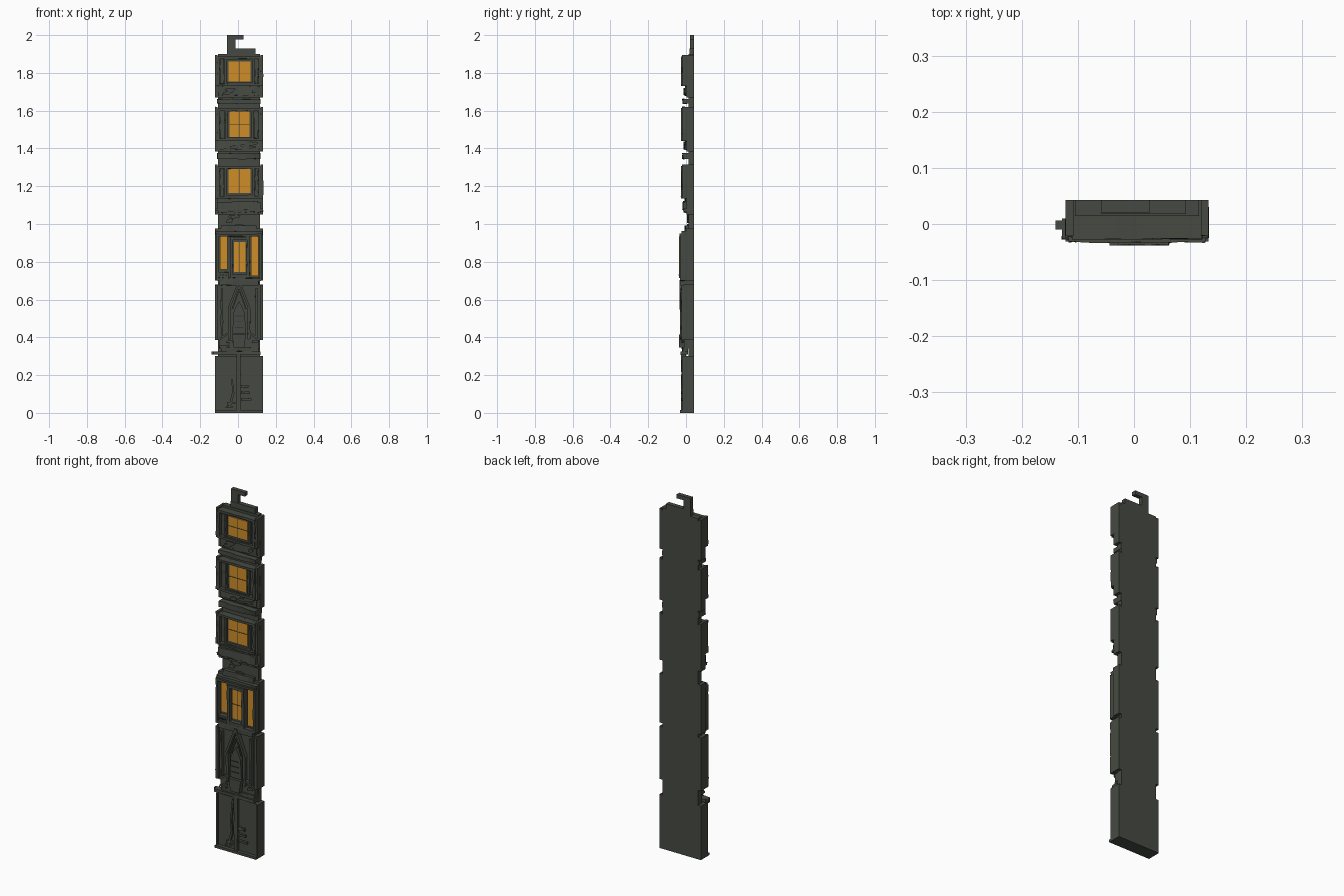
import bpy, bmesh, random
from mathutils import Vector

random.seed(4)
cube = bpy.data.objects.get("Cube")
if cube:
    bpy.data.objects.remove(cube, do_unlink=True)


def material(name, rgb):
    m = bpy.data.materials.new(name)
    m.use_nodes = True
    m.diffuse_color = (*rgb, 1)
    m.node_tree.nodes["Principled BSDF"].inputs["Base Color"].default_value = (*rgb, 1)
    return m


STONE = material("dark stone", (0.062, 0.068, 0.054))
SHADE = material("darker stone", (0.035, 0.039, 0.032))
AMBER = material("amber glass", (0.62, 0.27, 0.02))
BACK = 0.043
LEFT, RIGHT = -0.122, 0.133


def finish(name, bm, mat):
    bmesh.ops.recalc_face_normals(bm, faces=bm.faces)
    mesh = bpy.data.meshes.new(name)
    bm.to_mesh(mesh)
    bm.free()
    mesh.materials.append(mat)
    ob = bpy.data.objects.new(name, mesh)
    bpy.context.collection.objects.link(ob)
    return ob


def box(name, x0, x1, z0, z1, y0, y1=BACK, mat=STONE, chip=0.0):
    """Block between limits; chip roughens its front with worn edges."""
    bm = bmesh.new()
    bmesh.ops.create_cube(bm, size=1)
    lo, hi = Vector((x0, y0, z0)), Vector((x1, y1, z1))
    for v in bm.verts:
        v.co = Vector(lo[i] + (v.co[i] + 0.5) * (hi[i] - lo[i]) for i in range(3))
    if chip:
        axis = 0 if x1 - x0 > z1 - z0 else 2
        edges = [e for e in bm.edges
                 if abs(e.verts[0].co[axis] - e.verts[1].co[axis]) > 1e-4]
        bmesh.ops.subdivide_edges(bm, edges=edges, cuts=5, use_grid_fill=True)
        for v in bm.verts:
            if v.co.y < (y0 + y1) / 2:
                v.co.y += random.uniform(0, chip)
                v.co.x += random.uniform(-chip, chip) * 0.35
                v.co.z += random.uniform(-chip, chip) * 0.35 if z0 > 0.03 else 0
    return finish(name, bm, mat)


def prism(name, points, y0, y1, mat=STONE):
    """Outline in x and z, pushed through the depth."""
    bm = bmesh.new()
    rings = [[bm.verts.new((x, y, z)) for x, z in points] for y in (y0, y1)]
    bm.faces.new(rings[0])
    bm.faces.new(rings[1])
    n = len(points)
    for i in range(n):
        j = (i + 1) % n
        bm.faces.new((rings[0][i], rings[0][j], rings[1][j], rings[1][i]))
    return finish(name, bm, mat)


def strut(name, a, b, w, y0, y1):
    a, b = Vector(a), Vector(b)
    d = (b - a).normalized()
    s = Vector((-d.y, d.x)) * w / 2
    prism(name, [a - s, b - s, b + s, a + s], y0, y1)


def frame(name, x0, x1, z0, z1, t, y0, y1, chip=0.003):
    for side, xa in (("right", x0), ("left", x1 - t)):
        box(f"{name}_{side}_jamb", xa, xa + t, z0, z1, y0, y1, chip=chip)
    for side, za in (("sill", z0), ("lintel", z1 - t)):
        box(f"{name}_{side}", x0, x1, za, za + t, y0 - 0.001, y1, chip=chip)


def pane(name, x0, x1, z0, z1, y, bars=True):
    box(name, x0, x1, z0, z1, y, y + 0.006, AMBER)
    if bars:
        cx, cz = (x0 + x1) / 2, (z0 + z1) / 2
        box(name + "_upright_bar", cx - .001, cx + .001, z0, z1, y - .002, y, SHADE)
        box(name + "_cross_bar", x0, x1, cz - .001, cz + .001, y - .002, y, SHADE)


def rubble(name, x0, x1, z0, z1, y, count):
    """Thin cracked slabs lying across a wall."""
    for i in range(count):
        x, z = random.uniform(x0, x1), random.uniform(z0, z1)
        w, h = random.uniform(.01, .03), random.uniform(.006, .014)
        pts = [(x - w, z - h), (x + w * .6, z - h * .7), (x + w, z + h * .4),
               (x + w * .1, z + h), (x - w * .8, z + h * .5)]
        pts = [(min(max(px, LEFT + .012), RIGHT - .012), pz) for px, pz in pts]
        prism(f"{name}_{i}", pts, y, y + 0.012)


# Spine with the narrow necks, broken top and hook
box("spine", -0.105, 0.116, 0, 1.9, 0.014)
box("broken_top", -0.058, 0.093, 1.89, 1.93, 0.018)
prism("hook", [(-.058, 1.92), (-.014, 1.92), (-.014, 1.978), (.028, 1.978),
               (.028, 2.0), (-.058, 2.0)], 0.02, BACK)

# Upper storeys: sloped wall, ledge, window frame and amber pane
storeys = [("lower", 1.05, 1.135, 1.315, (-.05, .065, 1.165, 1.295)),
           ("middle", 1.385, 1.44, 1.62, (-.045, .06, 1.46, 1.595)),
           ("upper", 1.67, 1.73, 1.895, (-.05, .065, 1.755, 1.86))]
for name, bottom, sill, top, glass in storeys:
    box(name + "_wall", LEFT, RIGHT, bottom, top - .008, 0.002)
    x0, x1, z0, z1 = glass
    for side, a, b in (("right", LEFT, LEFT + .014), ("left", RIGHT - .014, RIGHT)):
        box(f"{name}_{side}_pier", a, b, sill, top, -0.022, chip=.003)
    frame(name + "_outer_frame", LEFT + .012, RIGHT - .012, sill, top - .008, .013, -0.027, 0.01)
    frame(name + "_inner_frame", x0 - .022, x1 + .022, sill + .008, top - .012, .011, -0.021, 0.01)
    box(name + "_recess", x0 - .015, x1 + .015, sill + .01, top - .015, -0.006, .01)
    for side, a, b in (("right", LEFT + .026, x0 - .024), ("left", x1 + .024, RIGHT - .026)):
        box(f"{name}_{side}_panel", a, b, sill + .014, top - .022, -0.01, .01, chip=.004)
    pane(name + "_pane", x0, x1, z0, z1, -0.011)
    # Sloping apron below the sill
    box(name + "_apron", LEFT + .016, RIGHT - .016, bottom + .01, sill, -0.008, .02, chip=.009)
    rubble(name + "_rubble", -.08, .09, bottom + .015, sill - .012, -0.012, 5)

# Ledges between storeys
for name, z0, z1 in (("lower_foot", 1.075, 1.118), ("middle_foot", 1.345, 1.375),
                     ("upper_foot", 1.638, 1.662)):
    box(name + "_ledge", LEFT + .012, RIGHT - .014, z0, z1, -0.021, chip=.008)
box("lower_foot_moulding", LEFT, RIGHT, 1.068, 1.082, -0.014, chip=.004)
rubble("neck_rubble", -.07, .08, .985, 1.045, .006, 6)

# Bay storey with three tall panes
box("bay_wall", LEFT, RIGHT, .7, .975, 0.0)
box("bay_cornice", LEFT + .004, RIGHT - .004, .942, .962, -0.025, chip=.004)
box("bay_cap", -.09, .1, .962, .992, -0.008, chip=.006)
frame("bay_outer_frame", LEFT + .006, RIGHT - .006, .7, .948, .013, -0.033, .01)
frame("bay_centre_frame", -.043, .062, .715, .932, .016, -0.038, .01)
box("bay_centre_recess", -.03, .05, .73, .92, -0.014, .01)
pane("bay_centre_pane", -.02, .04, .745, .905, -0.019)
pane("bay_right_pane", -.095, -.055, .76, .935, -0.015, False)
pane("bay_left_pane", .07, .108, .725, .935, -0.015, False)
box("bay_right_sill", -.11, -.05, .715, .745, -0.028, .01, chip=.004)
for i in range(3):
    box(f"bay_sill_groove_{i}", -.1 + i * .016, -.09 + i * .016, .724, .734, -0.031, -.025, SHADE)

# Gabled niche storey
box("niche_wall", LEFT, RIGHT, .385, .68, -0.012)
box("niche_neck", -.1, .112, .34, .72, -0.01)
box("niche_head", -.1, .11, .675, .705, -0.03, .01, chip=.005)
for side, a, b in (("right", LEFT, LEFT + .016), ("left", RIGHT - .016, RIGHT)):
    box(f"niche_{side}_pier", a, b, .385, .675, -0.026, chip=.003)
for side, s in (("right", -1), ("left", 1)):
    cx = .006
    box(f"niche_{side}_rib", cx + s * .091 - .006, cx + s * .091 + .006, .4, .66, -0.033, 0, chip=.004)
    strut(f"niche_{side}_gable", (cx, .695), (cx + s * .055, .55), .012, -0.034, 0)
    strut(f"niche_{side}_gable_inner", (cx, .655), (cx + s * .036, .55), .007, -0.029, 0)
    box(f"niche_{side}_column", cx + s * .052 - .007, cx + s * .052 + .007, .39, .555, -0.033, 0, chip=.003)
    strut(f"niche_{side}_brace", (cx + s * .06, .42), (cx + s * .1, .392), .01, -0.03, 0)
prism("niche_figure", [(-.03, .42), (.042, .42), (.036, .53), (.02, .565), (.006, .59),
                       (-.01, .565), (-.024, .53)], -0.03, 0)
for z in (.45, .48, .51):
    box("niche_groove", -.018, .028, z, z + .005, -0.033, -.028, SHADE)
prism("niche_bracket", [(-.022, .345), (.032, .345), (.042, .415), (-.032, .415)], -0.037, 0)
rubble("niche_rubble", -.09, .1, .35, .38, -0.025, 6)

# Rail above the base
box("rail", -.128, .118, .309, .325, -0.029, .01, chip=.004)
box("rail_top", -.09, .11, .325, .345, -0.022, .01, chip=.006)
box("rail_end", -.14, -.12, .308, .326, -0.01, .006)

# Plain base with a post, rubble and foot
box("base_wall", LEFT, RIGHT, 0, .3, -0.012)
box("base_post", -.008, .014, .015, .31, -0.027, 0, chip=.003)
for side, a, b in (("right", LEFT, LEFT + .01), ("left", RIGHT - .01, RIGHT)):
    box(f"base_{side}_edge", a, b, 0, .3, -0.019)
box("base_foot", LEFT, RIGHT, 0, .014, -0.031)
for z, w in ((.065, .05), (.1, .042), (.135, .036)):
    box("base_step", .016, .02 + w, z, z + .012, -0.026, 0, chip=.004)
strut("base_crack_upper", (-.02, .29), (-.032, .17), .01, -0.018, 0)
strut("base_crack_middle", (-.032, .18), (-.024, .1), .009, -0.02, 0)
strut("base_crack_lower", (-.024, .11), (-.045, .03), .012, -0.022, 0)
rubble("base_rubble", -.05, -.02, .03, .07, -0.022, 4)
